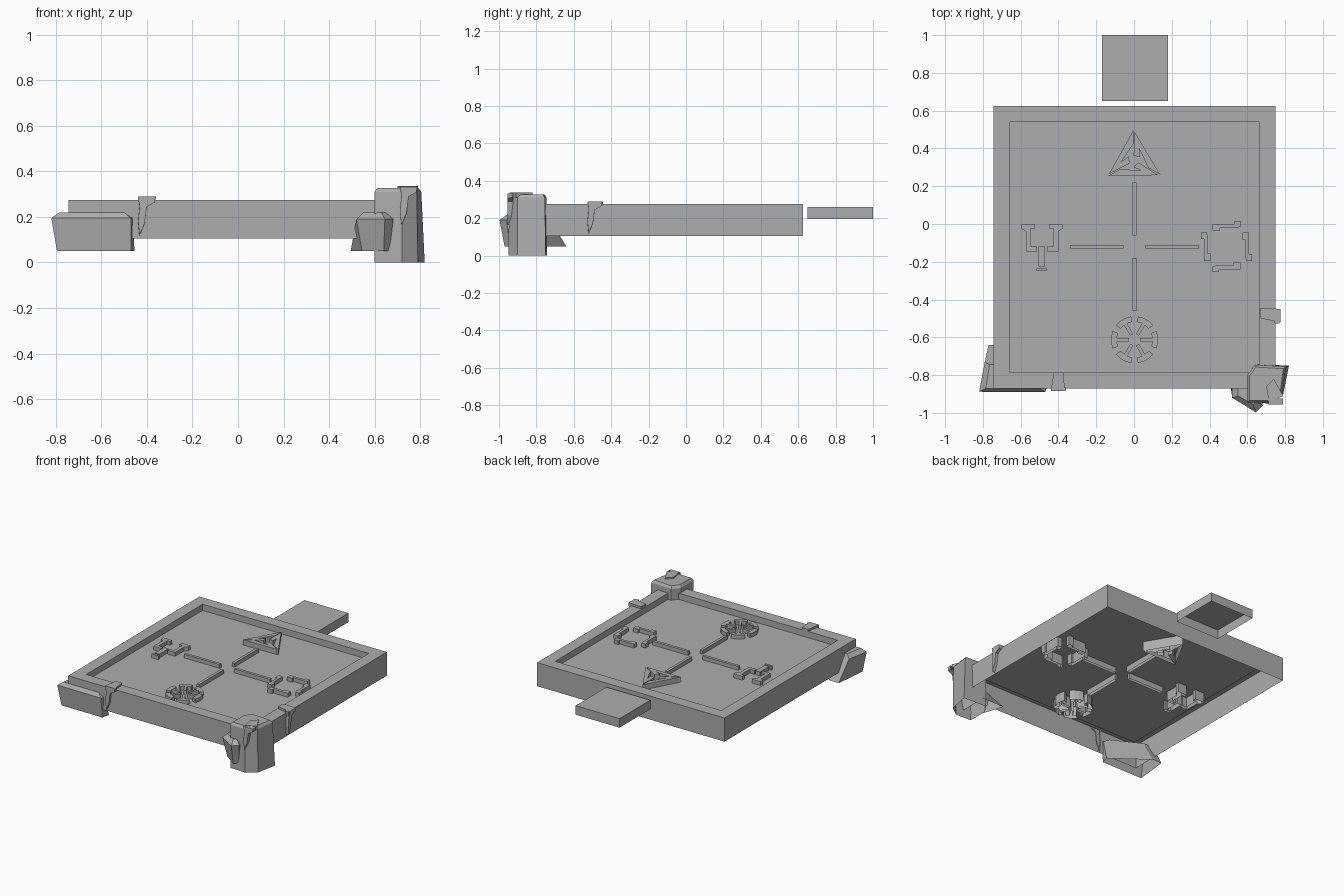
import bpy, bmesh, math
from mathutils import Matrix, Vector

cube = bpy.data.objects.get("Cube")
if cube:
    bpy.data.objects.remove(cube, do_unlink=True)

GREY = (0.42, 0.42, 0.42, 1)
stone = bpy.data.materials.new("stone grey")
stone.use_nodes = True
stone.diffuse_color = GREY
stone.node_tree.nodes["Principled BSDF"].inputs["Base Color"].default_value = GREY

# Local axes for parts drawn on the front face and on the right-hand face
UP = Matrix.Identity(3)
FRONT = Matrix(((1, 0, 0), (0, 0, -1), (0, 1, 0)))
SIDE = Matrix(((0, 0, 1), (1, 0, 0), (0, 1, 0)))


def loft(bm, rings, axes):
    """Join (outline, height) rings into a shell, closed on top and open below."""
    first = rings[0][0]
    area = sum(a[0] * b[1] - b[0] * a[1] for a, b in zip(first, first[1:] + first[:1]))
    loops = []
    for pts, h in rings:
        pts = pts if area > 0 else pts[::-1]
        loops.append([bm.verts.new(axes @ Vector((x, y, h))) for x, y in pts])
    n = len(first)
    for low, high in zip(loops, loops[1:]):
        for i in range(n):
            j = (i + 1) % n
            bm.faces.new((low[i], low[j], high[j], high[i]))
    bm.faces.new(loops[-1])


def part(name, shells, axes=UP):
    bm = bmesh.new()
    for rings in shells:
        loft(bm, rings, axes)
    mesh = bpy.data.meshes.new(name)
    bm.to_mesh(mesh)
    bm.free()
    mesh.materials.append(stone)
    obj = bpy.data.objects.new(name, mesh)
    bpy.context.collection.objects.link(obj)


def rect(x0, x1, y0, y1):
    return [(x0, y0), (x1, y0), (x1, y1), (x0, y1)]


def shrink(pts, f):
    cx = sum(p[0] for p in pts) / len(pts)
    cy = sum(p[1] for p in pts) / len(pts)
    return [(cx + (x - cx) * f, cy + (y - cy) * f) for x, y in pts]


def turned(pts, centre, count):
    """Copies of an outline spaced evenly around a centre."""
    out = []
    for k in range(count):
        c, s = math.cos(k * math.tau / count), math.sin(k * math.tau / count)
        out.append([(centre[0] + x * c - y * s, centre[1] + x * s + y * c) for x, y in pts])
    return out


def emblem(name, outlines, low=0.16, top=0.258):
    part(name, [[(o, low), (o, top)] for o in outlines])


# Platform: raised rim around a sunken floor
outer, inner = rect(-0.745, 0.75, -0.87, 0.625), rect(-0.66, 0.665, -0.785, 0.54)
part("platform", [[(outer, 0.105), (outer, 0.275), (inner, 0.275), (inner, 0.23)]])

# Separate step behind the platform
step = rect(-0.17, 0.18, 0.65, 1.0)
part("back_step", [[(step, 0.195), (step, 0.26)]])

# Cross of four bars
emblem("cross_bars", [rect(-0.34, -0.055, -0.13, -0.11), rect(0.06, 0.345, -0.13, -0.11),
                      rect(-0.007, 0.013, -0.06, 0.22), rect(-0.007, 0.013, -0.46, -0.18)], 0.19)

# Triangle emblem: three notched blades
blade = [(-0.003, 0.16), (-0.132, -0.072), (-0.022, -0.015), (-0.03, 0.02),
         (-0.068, -0.008), (-0.004, 0.085)]
emblem("triangle_emblem", turned(blade, (0, 0.337), 3), top=0.268)

# Wheel emblem: six rim arcs, each with a spoke
arc = [(0.125 * math.cos(a), 0.125 * math.sin(a)) for a in (-0.38, -0.13, 0.13, 0.38)]
arc += [(0.095 * math.cos(a), 0.095 * math.sin(a)) for a in (0.38, 0.1)]
arc += [(0.03, 0.009), (0.03, -0.009)]
arc += [(0.095 * math.cos(a), 0.095 * math.sin(a)) for a in (-0.1, -0.38)]
emblem("wheel_emblem", turned(arc, (0.003, -0.613), 6))

# Square emblem: four stepped brackets
bracket = [(-0.075, 0.12), (0.04, 0.12), (0.04, 0.135), (0.075, 0.135), (0.075, 0.105),
           (0.055, 0.1), (-0.035, 0.1), (-0.035, 0.085), (-0.075, 0.085)]
emblem("square_emblem", turned(bracket, (0.49, -0.12), 4))

# Fork emblem: mirrored prongs and a stem
prong = [(-0.108, 0), (-0.038, 0), (-0.038, -0.025), (-0.06, -0.025), (-0.06, -0.12),
         (-0.026, -0.12), (-0.026, -0.145), (-0.086, -0.145), (-0.086, -0.04), (-0.108, -0.025)]
fork = [[(-0.487 + s * x, y) for x, y in prong] for s in (1, -1)]
stem = rect(-0.505, -0.47, -0.225, -0.12)
emblem("fork_emblem", fork + [stem, rect(-0.515, -0.46, -0.25, -0.235)])

# Tall corner rock
base = [(0.60, -0.945), (0.72, -0.95), (0.79, -0.90), (0.82, -0.75), (0.64, -0.742), (0.60, -0.80)]
crown = [(0.60, -0.945), (0.72, -0.945), (0.785, -0.90), (0.805, -0.755), (0.64, -0.745), (0.60, -0.80)]
part("corner_rock", [[(base, 0), (crown, 0.31), (shrink(crown, 0.88), 0.328)]])

# Small rock leaning on the tall one
foot = [(0.545, -0.90), (0.64, -0.97), (0.665, -0.94), (0.665, -0.74), (0.495, -0.74)]
waist = [(0.52, -0.92), (0.645, -0.997), (0.682, -0.96), (0.665, -0.85), (0.52, -0.86)]
cap = [(0.55, -0.91), (0.63, -0.955), (0.65, -0.94), (0.64, -0.86), (0.55, -0.865)]
part("small_rock", [[(foot, 0.05), (waist, 0.19), (cap, 0.22)]])

# Long low rock under the opposite corner
foot = [(-0.795, -0.875), (-0.47, -0.875), (-0.455, -0.82), (-0.70, -0.64), (-0.77, -0.64)]
waist = [(-0.82, -0.888), (-0.47, -0.89), (-0.46, -0.86), (-0.71, -0.735), (-0.79, -0.73)]
cap = [(-0.785, -0.87), (-0.50, -0.87), (-0.50, -0.85), (-0.71, -0.74), (-0.765, -0.745)]
part("low_rock", [[(foot, 0.05), (waist, 0.195), (cap, 0.22)]])

# Drips: a hanging tongue plus a flap lying over the edge
drip = [(-0.04, 0.29), (0.04, 0.29), (0.035, 0.265), (0, 0.245), (-0.01, 0.17),
        (-0.033, 0.115), (-0.04, 0.18), (-0.033, 0.25)]


def tongue(name, offset, low, high, axes, lift=0):
    pts = [(u + offset, v + lift) for u, v in drip]
    part(name, [[(pts, low), (shrink(pts, 0.96), high)]], axes)


tongue("front_drip", -0.40, 0.865, 0.885, FRONT)
tongue("side_drip", -0.488, 0.745, 0.77, SIDE)
tongue("rock_drip", 0.75, 0.925, 0.955, FRONT, 0.045)
flaps = [([(-0.44, -0.885), (-0.365, -0.885), (-0.375, -0.785), (-0.425, -0.785)], 0.29),
         ([(0.67, -0.50), (0.775, -0.52), (0.775, -0.45), (0.67, -0.445)], 0.29),
         ([(0.70, -0.86), (0.715, -0.945), (0.79, -0.91), (0.74, -0.82)], 0.337)]
part("drip_flaps", [[(f, z - 0.025), (f, z)] for f, z in flaps])
